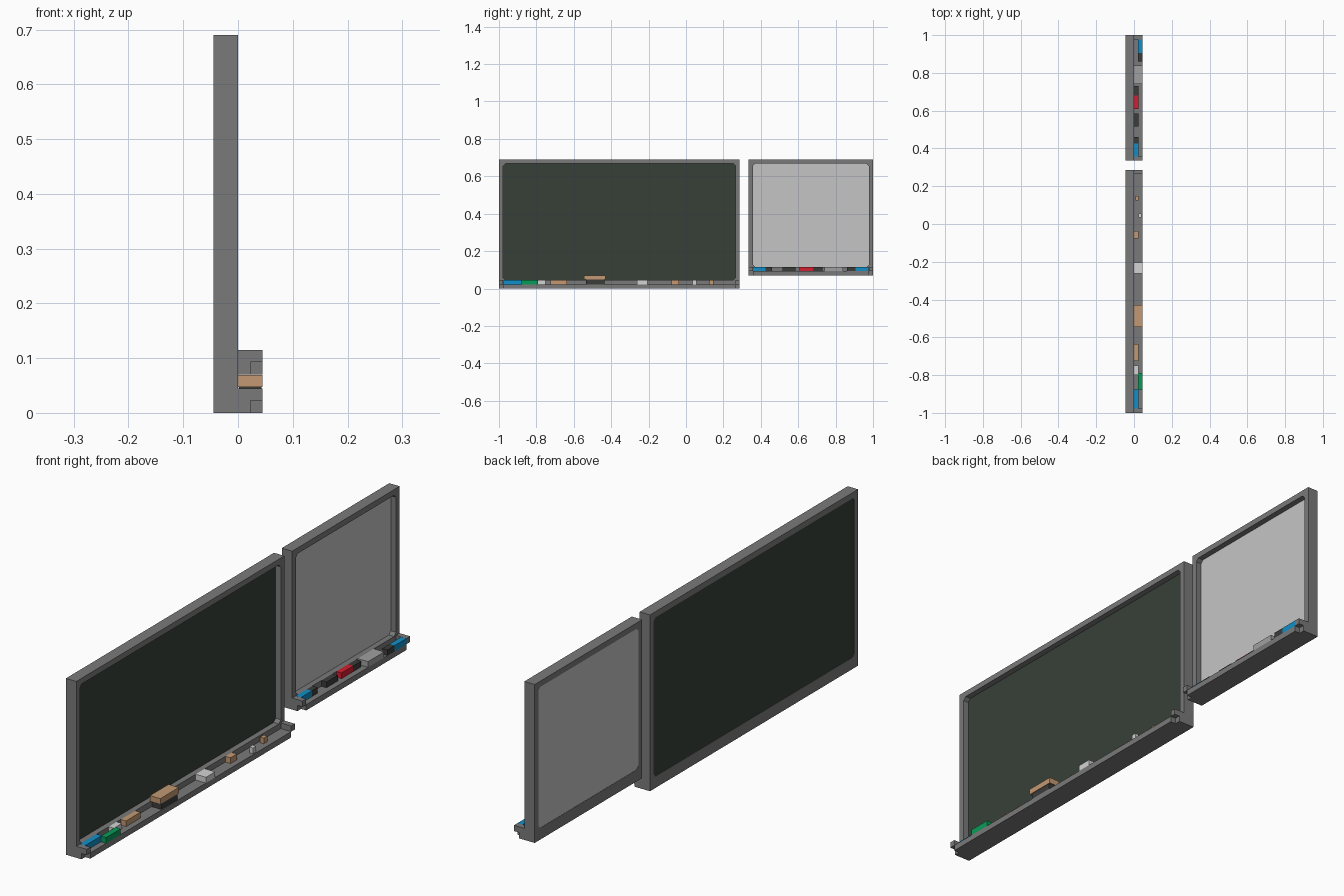
import bpy, bmesh

cube = bpy.data.objects.get("Cube")
if cube:
    bpy.data.objects.remove(cube, do_unlink=True)

U = 0.0225  # base unit: rim width, half of the frame depth


def material(name, r, g, b):
    lin = [(c / 255 / 12.92 if c < 11 else ((c / 255 + 0.055) / 1.055) ** 2.4) for c in (r, g, b)]
    m = bpy.data.materials.new(name)
    m.use_nodes = True
    m.diffuse_color = (*lin, 1)
    m.node_tree.nodes["Principled BSDF"].inputs["Base Color"].default_value = (*lin, 1)
    return m


GREY = material("frame grey", 122, 122, 122)
SLATE = material("chalkboard green", 55, 64, 56)
PANEL = material("whiteboard grey", 197, 197, 197)
CHALK = material("chalk white", 212, 212, 212)
FELT = material("dark felt", 58, 60, 58)
TAN = material("tan wood", 195, 153, 114)
BLUE = material("marker blue", 18, 143, 199)
GREEN = material("chalk green", 8, 155, 88)
RED = material("marker red", 212, 30, 48)
SILVER = material("eraser grey", 160, 160, 160)


def finish(bm, name, mat):
    bmesh.ops.recalc_face_normals(bm, faces=bm.faces)
    me = bpy.data.meshes.new(name)
    bm.to_mesh(me)
    bm.free()
    me.materials.append(mat)
    ob = bpy.data.objects.new(name, me)
    bpy.context.collection.objects.link(ob)
    return ob


def prism(name, mat, profile, y0, y1):
    """Extrude an (x, z) profile along y."""
    bm = bmesh.new()
    f = bm.faces.new([bm.verts.new((x, y0, z)) for x, z in profile])
    g = bmesh.ops.extrude_face_region(bm, geom=[f])["geom"]
    bmesh.ops.translate(bm, vec=(0, y1 - y0, 0),
                        verts=[v for v in g if isinstance(v, bmesh.types.BMVert)])
    return finish(bm, name, mat)


def box(name, mat, x0, x1, y0, y1, z0, z1):
    return prism(name, mat, [(x0, z0), (x1, z0), (x1, z1), (x0, z1)], y0, y1)


def frame(name, y0, y1, z0, z1):
    """Rim with small chamfers in the corners of its opening."""
    bm = bmesh.new()
    a, b, c, d, k = y0 + U, y1 - U, z0 + 2 * U, z1 - U, 0.012
    outer = [(y0, z0), (y1, z0), (y1, z1), (y0, z1)]
    inner = [(a, c + k), (a + k, c), (b - k, c), (b, c + k),
             (b, d - k), (b - k, d), (a + k, d), (a, d - k)]
    o = [bm.verts.new((-2 * U, y, z)) for y, z in outer]
    i = [bm.verts.new((-2 * U, y, z)) for y, z in inner]
    faces = []
    for n in range(4):
        m = (n + 1) % 4
        faces.append(bm.faces.new((o[n], i[2 * n + 1], i[2 * n])))
        faces.append(bm.faces.new((o[n], o[m], i[2 * m], i[2 * n + 1])))
    g = bmesh.ops.extrude_face_region(bm, geom=faces)["geom"]
    bmesh.ops.translate(bm, vec=(2 * U, 0, 0),
                        verts=[v for v in g if isinstance(v, bmesh.types.BMVert)])
    return finish(bm, name, GREY)


def board(name, mat, y0, y1, z0, z1):
    frame(name + "_frame", y0, y1, z0, z1)
    box(name + "_panel", mat, -2 * U + 0.001, -U,
        y0 + U - 0.004, y1 - U + 0.004, z0 + 2 * U - 0.004, z1 - U + 0.004)
    # tray shelf and its stepped end stops
    box(name + "_tray", GREY, 0, 2 * U, y0 + U, y1 - U, z0, z0 + U)
    stop = [(0, z0), (U, z0), (U, z0 + U), (2 * U, z0 + U), (2 * U, z0 + 2 * U), (0, z0 + 2 * U)]
    prism(name + "_right_stop", GREY, stop, y0, y0 + U)
    prism(name + "_left_stop", GREY, stop, y1 - U, y1)


ZW = 0.07  # bottom of the whiteboard
board("chalkboard", SLATE, -1, 0.287, 0, 0.69)
board("whiteboard", PANEL, 0.335, 1, ZW, 0.69)

# chalk sticks on the chalkboard tray: name, material, x range, y range
for name, mat, x0, x1, y0, y1 in [
        ("blue_chalk", BLUE, 0, U, -0.977, -0.875),
        ("green_chalk", GREEN, U, 2 * U, -0.88, -0.79),
        ("white_chalk", CHALK, 0, U, -0.80, -0.75),
        ("tan_chalk", TAN, 0, U, -0.725, -0.635),
        ("white_block", CHALK, 0, 2 * U, -0.262, -0.205),
        ("tan_stub", TAN, 0, U, -0.078, -0.038),
        ("white_stub", CHALK, 0.025, 0.04, 0.035, 0.055),
        ("small_tan_stub", TAN, 0.008, 0.024, 0.125, 0.147)]:
    box(name, mat, x0, x1, y0, y1, U, 2 * U)

# chalk eraser: felt below a wooden block
box("eraser_felt", FELT, 0.002, 2 * U - 0.002, -0.535, -0.435, U, 2 * U + 0.002)
box("eraser_block", TAN, 0, 2 * U, -0.545, -0.43, 2 * U + 0.002, 3 * U + 0.002)

# markers, caps and eraser on the whiteboard tray
for name, mat, x0, x1, y0, y1 in [
        ("right_blue_marker", BLUE, 0, U, 0.358, 0.425),
        ("right_blue_marker_cap", FELT, 0, U, 0.425, 0.46),
        ("black_marker", FELT, 0, U, 0.515, 0.585),
        ("red_marker", RED, 0, U, 0.608, 0.68),
        ("red_marker_cap", FELT, 0, U, 0.68, 0.73),
        ("whiteboard_eraser", SILVER, 0, 2 * U, 0.74, 0.84),
        ("left_blue_marker_cap", FELT, U, 2 * U, 0.86, 0.905),
        ("left_blue_marker", BLUE, U, 2 * U, 0.905, 0.977)]:
    box(name, mat, x0, x1, y0, y1, ZW + U, ZW + 2 * U)
